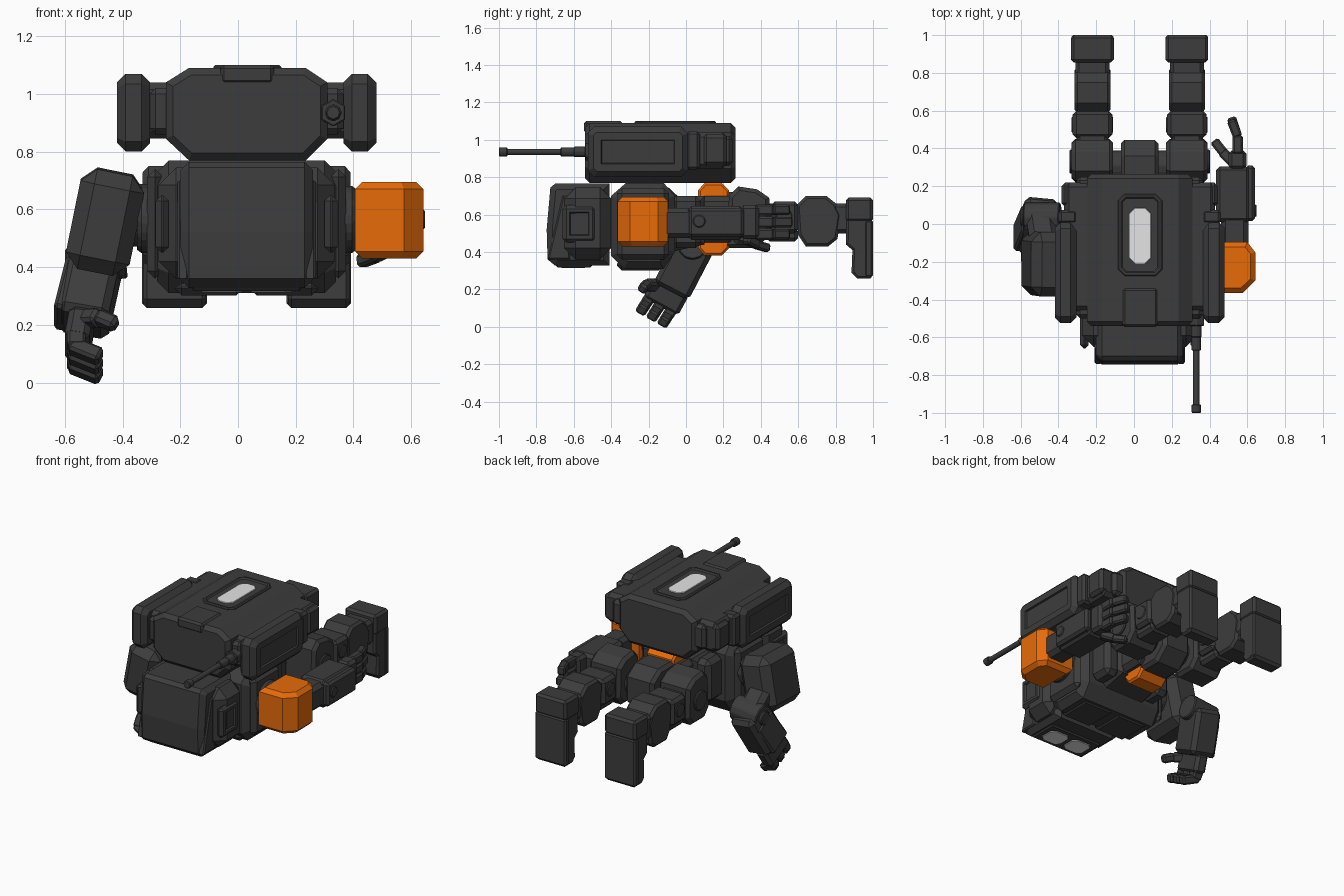
import bpy, bmesh, math
from mathutils import Vector, Matrix

if "Cube" in bpy.data.objects:
    bpy.data.objects.remove(bpy.data.objects["Cube"])

CX = 0.03  # symmetry plane of the body


def material(name, rgb):
    m = bpy.data.materials.new(name)
    m.diffuse_color = (*rgb, 1)
    m.use_nodes = True
    m.node_tree.nodes["Principled BSDF"].inputs["Base Color"].default_value = m.diffuse_color
    return m


DARK = material("dark_grey", (0.046, 0.046, 0.046))
ORANGE = material("orange", (0.82, 0.15, 0.003))
LIGHT = material("light_grey", (0.78, 0.78, 0.78))


def finish(name, bm, bevel, mat, inset=None, edges=None):
    """Bevel, optionally sink a panel into the largest face along a direction, and link."""
    if bevel:
        bmesh.ops.bevel(bm, geom=edges or bm.edges[:], offset=bevel, segments=1, affect='EDGES', clamp_overlap=True)
    bmesh.ops.recalc_face_normals(bm, faces=bm.faces[:])
    if inset:
        d, thick, depth = inset
        f = max(bm.faces, key=lambda f: f.calc_area() * (f.normal.dot(Vector(d)) > 0.95))
        bmesh.ops.inset_region(bm, faces=[f], thickness=thick, depth=0)
        bmesh.ops.inset_region(bm, faces=[f], thickness=0.008, depth=depth)
    me = bpy.data.meshes.new(name)
    bm.to_mesh(me)
    bm.free()
    me.materials.append(mat)
    ob = bpy.data.objects.new(name, me)
    bpy.context.collection.objects.link(ob)
    return ob


def box(name, x, y, z, bevel=0.02, mat=DARK, inset=None):
    bm = bmesh.new()
    size = Vector((x[1] - x[0], y[1] - y[0], z[1] - z[0]))
    mid = Vector((x[1] + x[0], y[1] + y[0], z[1] + z[0])) / 2
    bmesh.ops.create_cube(bm, size=1, matrix=Matrix.Translation(mid) @ Matrix.Diagonal((*size, 1)))
    return finish(name, bm, bevel, mat, inset)


def prism(name, outline, a, b, axis='X', bevel=0.015, mat=DARK, inset=None):
    """Extrude an outline along an axis and chamfer its two ends."""
    bm = bmesh.new()
    place = {'X': lambda p, t: (t, p[0], p[1]), 'Y': lambda p, t: (p[0], t, p[1]), 'Z': lambda p, t: (p[0], p[1], t)}[axis]
    ends = [[bm.verts.new(place(p, t)) for p in outline] for t in (a, b)]
    n = len(outline)
    caps = [bm.faces.new(e) for e in ends]
    for i in range(n):
        j = (i + 1) % n
        bm.faces.new((ends[0][i], ends[0][j], ends[1][j], ends[1][i]))
    bmesh.ops.recalc_face_normals(bm, faces=bm.faces[:])
    return finish(name, bm, bevel, mat, inset, [e for f in caps for e in f.edges])


def octagon(x0, x1, y0, y1, c):
    return [(x0 + c, y0), (x1 - c, y0), (x1, y0 + c), (x1, y1 - c), (x1 - c, y1), (x0 + c, y1), (x0, y1 - c), (x0, y0 + c)]


def limb(name, p0, p1, side, w, h, bevel=0.02, mat=DARK):
    """Chamfered block running from p0 to p1, w wide along side and h deep."""
    p0, p1 = Vector(p0), Vector(p1)
    d = p1 - p0
    zc = d.normalized()
    xc = Vector(side)
    xc = (xc - zc * xc.dot(zc)).normalized()
    rot = Matrix((xc, zc.cross(xc), zc)).transposed().to_4x4()
    bm = bmesh.new()
    bmesh.ops.create_cube(bm, size=1, matrix=Matrix.Translation((p0 + p1) / 2) @ rot @ Matrix.Diagonal((w, h, d.length, 1)))
    return finish(name, bm, bevel, mat)


def rod(name, p0, p1, r, sides=12, bevel=0.006):
    p0, p1 = Vector(p0), Vector(p1)
    d = p1 - p0
    bm = bmesh.new()
    m = Matrix.Translation((p0 + p1) / 2) @ d.to_track_quat('Z', 'Y').to_matrix().to_4x4()
    bmesh.ops.create_cone(bm, cap_ends=True, segments=sides, radius1=r, radius2=r, depth=d.length, matrix=m)
    return finish(name, bm, bevel, DARK)


def span(s, a, b):
    """x range on side s measured from the symmetry plane."""
    return tuple(sorted((CX + s * a, CX + s * b)))


# Backpack with top vent
prism("backpack", [(-.25, .845), (-.17, .77), (.235, .77), (.31, .845), (.31, 1.04), (.235, 1.09),
                   (-.17, 1.09), (-.25, 1.04)], -.54, .265, 'Y', 0.025)
prism("vent_frame", octagon(-.085, .15, -.275, .16, .035), 1.04, 1.1, 'Z', 0.006, DARK, ((0, 0, 1), 0.012, -0.008))
prism("vent_light", octagon(-.025, .09, -.21, .085, .03), 1.09, 1.097, 'Z', 0.002, LIGHT)
box("backpack_latch", (-.06, .125), (-.545, -.34), (1.035, 1.1), 0.012)
for s in (-1, 1):
    prism("side_pod", octagon(-.525, .01, .80, 1.07, .035), CX + s * .335, CX + s * .449, 'X', 0.03, DARK,
          ((s, 0, 0), 0.045, -0.012))
    box("pod_connector", span(s, .25, .40), (-.46, .22), (.845, 1.04), 0.025)
    box("pod_rear_rib", span(s, .33, .43), (0, .075), (.84, 1.045), 0.015)
    box("pod_rear_block", span(s, .33, .415), (.09, .22), (.86, 1.03), 0.02)
    box("backpack_flank", span(s, .25, .335), (-.50, .25), (.86, 1.02), 0.02)

# Gun barrel
for r, y0, y1, sides in ((.048, -.44, -.54, 6), (.03, -.53, -.60, 8), (.026, -.59, -.67, 8), (.018, -.66, -.97, 8),
                         (.026, -.955, -1.0, 8)):
    rod("gun_barrel", (.33, y0, .935), (.33, y1, .935), r, sides, 0.004)

# Head: the crown points forward and the face looks down
prism("head", [(-.70, .765), (-.41, .765), (-.41, .327), (-.70, .327), (-.74, .36), (-.745, .52), (-.725, .745)],
      -.20, .26, 'X', 0.03)
box("head_shell", (-.275, .335), (-.65, -.40), (.36, .745), 0.06)
for s in (-1, 1):
    box("ear", span(s, .27, .315), (-.66, -.48), (.45, .65), 0.02, DARK, ((s, 0, 0), 0.025, -0.012))
    prism("head_fin", [(-.74, .36), (-.62, .36), (-.62, .70), (-.66, .70)], CX + s * .20, CX + s * .24, 'X', 0.008)
    prism("eye", octagon(*span(s, .016, .155), -.665, -.54, .025), .314, .321, 'Z', 0.002, LIGHT)
box("eye_frame", (-.165, .225), (-.70, -.50), (.318, .36), 0.012)

# Torso and shoulder joints
prism("chest", [(-.40, .70), (-.32, .77), (-.12, .77), (-.06, .70), (-.06, .40), (-.12, .31), (-.33, .31),
                (-.40, .38)], -.28, .34, 'X', 0.04)
prism("abdomen", [(-.08, .70), (.10, .70), (.10, .44), (-.08, .40)], -.14, .20, 'X', 0.03)
for s in (-1, 1):
    box("chest_plate", span(s, .01, .25), (-.37, -.12), (.302, .36), 0.025)
    box("shoulder_frame", span(s, .29, .345), (-.37, -.09), (.36, .74), 0.04)
    rod("shoulder_joint", (CX + s * .28, -.23, .565), (CX + s * .38, -.23, .565), .12, 12, 0.015)
    box("flank", span(s, .14, .25), (-.08, .08), (.42, .70), 0.03)

# Orange waist and pelvis
for za, zb, zc in ((.77, .73, .65), (.38, .42, .50)):
    prism("waist_guard", [(.065, zb), (.10, za), (.19, za), (.23, zb), (.23, zc), (.065, zc)], -.07, .13, 'X', 0.012, ORANGE)
box("waist_core", (-.12, .18), (.07, .26), (.45, .70), 0.03)
prism("pelvis", [(.20, .72), (.36, .72), (.445, .66), (.445, .50), (.36, .42), (.20, .42)], -.07, .13, 'X', 0.02)

# Legs, stretched backwards
for s in (-1, 1):
    x = CX + s * .25
    rod("hip_joint", (CX + s * .08, .31, .57), (x, .31, .57), .08)
    prism("thigh", [(.23, .70), (.28, .75), (.38, .735), (.445, .69), (.45, .50), (.40, .44), (.27, .44), (.22, .50)],
          x - .11, x + .11, 'X', 0.02)
    rod("hip_cap", (x, .33, .58), (x + s * .122, .33, .58), .065)
    box("thigh_link", (x - .085, x + .085), (.40, .61), (.51, .66), 0.02)
    box("knee_block", (x - .105, x + .105), (.455, .60), (.50, .67), 0.02)
    rod("knee_joint", (x - .11, .525, .59), (x + .11, .525, .59), .045)
    box("knee_guard", (x - .075, x + .075), (.43, .60), (.455, .53), 0.02)
    prism("shin", [(.59, .65), (.64, .70), (.75, .70), (.80, .66), (.83, .60), (.81, .47), (.76, .43), (.64, .43),
                   (.60, .49)], x - .095, x + .095, 'X', 0.015)
    box("ankle", (x - .09, x + .09), (.78, .88), (.50, .66), 0.02)
    box("heel", (x - .113, x + .113), (.855, 1.0), (.56, .69), 0.015)
    prism("foot", [(.86, .66), (.99, .66), (.995, .27), (.985, .258), (.915, .258), (.885, .29), (.89, .41), (.855, .44)],
          x - .107, x + .107, 'X', 0.012)
    box("sole", (x - .112, x + .112), (.955, 1.0), (.265, .57), 0.01)

# Right arm, lying back along the body
prism("orange_shoulder_pad", [(.405, -.365), (.575, -.365), (.642, -.30), (.642, -.15), (.60, -.096), (.405, -.096)],
      .43, .695, 'Z', 0.025, ORANGE)
box("right_elbow", (.46, .605), (-.13, .05), (.475, .635), 0.025)
rod("right_elbow_joint", (.44, .07, .565), (.628, .07, .565), .05)
box("right_forearm", (.435, .615), (.01, .305), (.465, .645), 0.02)
box("right_forearm_plate", (.59, .64), (.015, .31), (.48, .635), 0.015)
rod("right_elbow_cap", (.62, .07, .565), (.648, .07, .565), .035)
box("right_palm", (.50, .595), (.29, .39), (.47, .65), 0.018)
for i in range(3):
    z = .495 + i * .065
    limb("right_finger_base", (.55, .37, z), (.55, .47, z), (0, 0, 1), .06, .055, 0.01)
    limb("right_finger_tip", (.55, .46, z), (.515, .565 - abs(i - 1) * .015, z), (0, 0, 1), .056, .05, 0.01)
limb("right_thumb_base", (.53, .32, .47), (.47, .38, .44), (0, 0, 1), .05, .055, 0.01)
limb("right_thumb_tip", (.48, .37, .44), (.425, .44, .42), (0, 0, 1), .045, .05, 0.01)

# Left arm, reaching down to the ground
limb("left_shoulder_pad", (-.425, -.215, .73), (-.495, -.205, .385), (0, 1, 0), .34, .225, 0.05)
rod("left_upper_arm_joint", (-.28, -.21, .58), (-.40, -.21, .58), .11)
limb("left_upper_arm", (-.47, -.16, .52), (-.50, .04, .41), (1, 0, 0), .15, .17, 0.03)
rod("left_elbow", (-.58, .035, .42), (-.39, .035, .44), .08)
rod("left_elbow_cap", (-.60, .035, .42), (-.57, .035, .42), .045)
E = Vector((0, .86, -.48))  # across the hand
limb("left_forearm", (-.485, .055, .45), (-.54, -.075, .20), E, .21, .18, 0.025)
limb("left_forearm_plate", (-.575, .03, .40), (-.62, -.075, .22), E, .17, .04, 0.012)
limb("left_palm", (-.54, -.075, .22), (-.56, -.135, .11), E, .21, .085, 0.02)
for i in range(3):
    k = Vector((-.56, -.125, .14)) + E * (i - 1) * .068
    m = k + Vector((0, -.035, -.055))
    limb("left_finger_base", k, m, E, .062, .065, 0.01)
    limb("left_finger_tip", m + Vector((-.02, .008, .012)), m + Vector((.085, -.02, -.03)), E, .058, .055, 0.01)
limb("left_thumb_base", (-.54, -.15, .22), (-.48, -.21, .225), E, .06, .06, 0.012)
limb("left_thumb_tip", (-.49, -.205, .23), (-.42, -.235, .20), E, .052, .052, 0.012)
